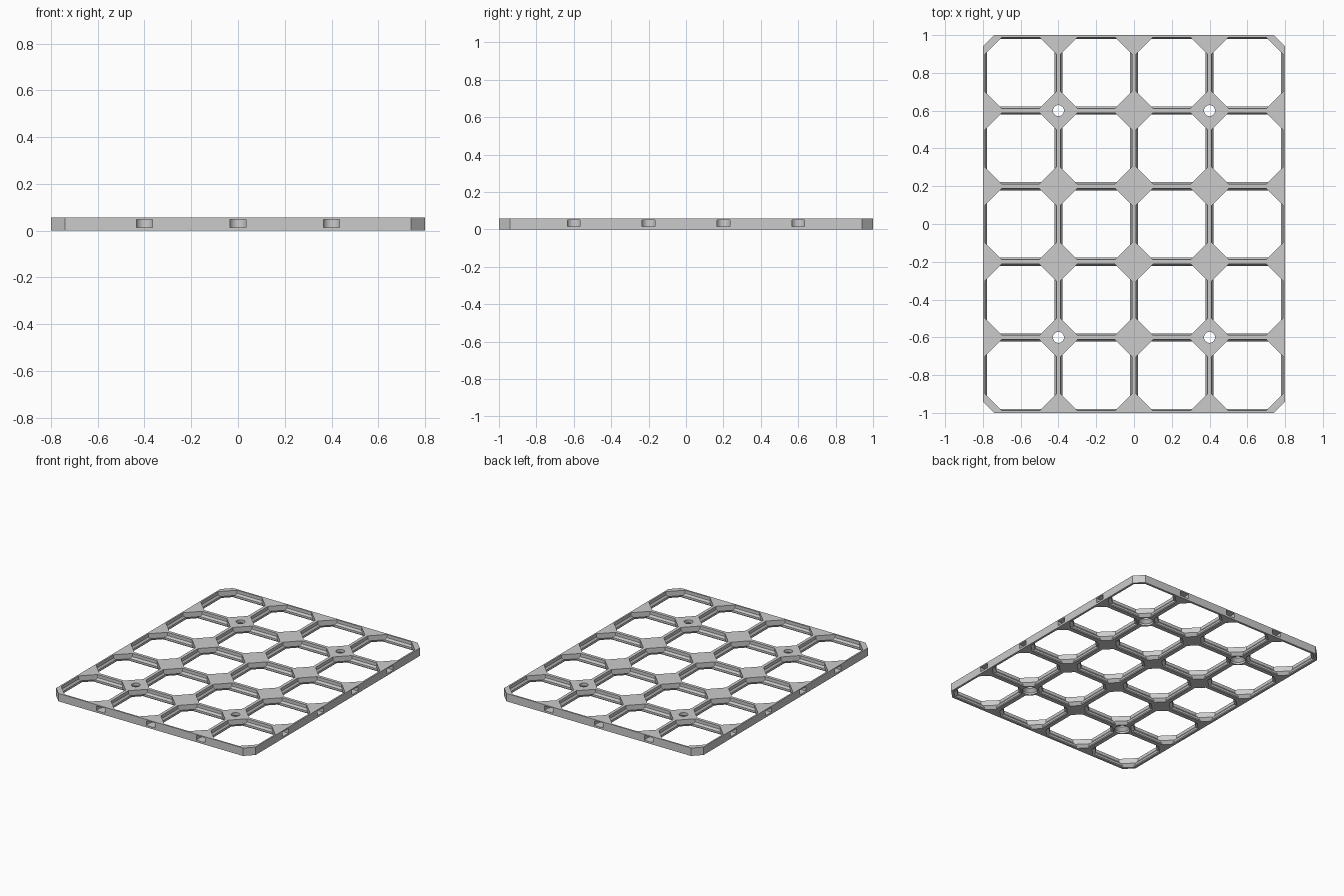
import bpy, bmesh, math

if "Cube" in bpy.data.objects:
    bpy.data.objects.remove(bpy.data.objects["Cube"])

S = 1 / 70            # small design units to scene units
TILE, NX, NY, T = 28, 4, 5, 4
W, D = TILE * NX / 2, TILE * NY / 2

grey = bpy.data.materials.new("light_grey")
grey.diffuse_color = (0.6, 0.6, 0.6, 1)
grey.use_nodes = True
grey.node_tree.nodes["Principled BSDF"].inputs["Base Color"].default_value = grey.diffuse_color


def loft(bm, rings):
    """Closed solid through rings of (x, y, z) points, bottom to top."""
    loops = [[bm.verts.new([c * S for c in p]) for p in r] for r in rings]
    n = len(loops[0])
    bm.faces.new(loops[0][::-1])
    bm.faces.new(loops[-1])
    for a, b in zip(loops, loops[1:]):
        for i in range(n):
            j = (i + 1) % n
            bm.faces.new((a[i], a[j], b[j], b[i]))


def make(name, bm):
    bmesh.ops.recalc_face_normals(bm, faces=bm.faces)
    me = bpy.data.meshes.new(name)
    bm.to_mesh(me)
    bm.free()
    ob = bpy.data.objects.new(name, me)
    bpy.context.collection.objects.link(ob)
    me.materials.append(grey)
    return ob


def octagon(cx, cy, hx, hy, leg, z):
    """Rectangle with four 45 degree cut corners."""
    return [(cx + x, cy + y, z) for x, y in (
        (hx, -hy + leg), (hx, hy - leg), (hx - leg, hy), (-hx + leg, hy),
        (-hx, hy - leg), (-hx, -hy + leg), (-hx + leg, -hy), (hx - leg, -hy))]


# Solid panel with cut corners
bm = bmesh.new()
loft(bm, [octagon(0, 0, W, D, 4.2, z) for z in (0, T)])
panel = make("grid_panel", bm)

# Tile openings: (height, wall half thickness, diagonal node size)
LEVELS = ((-1, 1.1, 4.17), (0, 1.1, 4.17), (0.4, 1.5, 4.57), (1.4, 1.5, 5.57),
          (2.4, 0.8, 5.57), (T + 1, 0.8, 5.57))
bm = bmesh.new()
for i in range(NX):
    for j in range(NY):
        cx, cy = (i + 0.5) * TILE - W, (j + 0.5) * TILE - D
        loft(bm, [octagon(cx, cy, 14 - w, 14 - w, c * math.sqrt(2) - 2 * w, z)
                  for z, w, c in LEVELS])
openings = make("opening_cutter", bm)

# Connector pockets: rounded slot with a pinched mouth, sunk in each edge node
half = [(-1, 2.4), (0, 2.4), (0.8, 2.45), (1.7, 2.52)]
arc = [(2.6 + 2.6 * math.cos(a), 2.6 * math.sin(a))
       for a in (math.pi / 2 - k * math.pi / 16 for k in range(17))]
outline = half + arc + [(d, -s) for d, s in half[::-1]]
bm = bmesh.new()


def pocket(place):
    loft(bm, [[(*place(d, s), z) for d, s in outline] for z in (1, 3.4)])


for side in (-1, 1):
    for i in range(1, NX):
        pocket(lambda d, s: (i * TILE - W + s, side * (D - d)))
    for j in range(1, NY):
        pocket(lambda d, s: (side * (W - d), j * TILE - D + s))
pockets = make("pocket_cutter", bm)

# Countersunk screw holes, heads seated in the underside
bm = bmesh.new()
for sx in (-1, 1):
    for sy in (-1, 1):
        loft(bm, [[(sx * TILE + r * math.cos(k * math.pi / 16),
                    sy * 1.5 * TILE + r * math.sin(k * math.pi / 16), z)
                   for k in range(32)]
                  for z, r in ((-1, 3.6), (1, 3.6), (2.55, 2.05), (T + 1, 2.05))])
holes = make("screw_hole_cutter", bm)

# Cut everything out of the panel
bpy.context.view_layer.objects.active = panel
for cutter in (openings, pockets, holes):
    cutter.hide_render = True
    mod = panel.modifiers.new(cutter.name, 'BOOLEAN')
    mod.operation, mod.solver, mod.object = 'DIFFERENCE', 'EXACT', cutter
    bpy.ops.object.modifier_apply(modifier=mod.name)
    bpy.data.objects.remove(cutter)

# Smooth only the rounded pockets and holes
panel.select_set(True)
bpy.ops.object.shade_smooth_by_angle(angle=math.radians(25))
